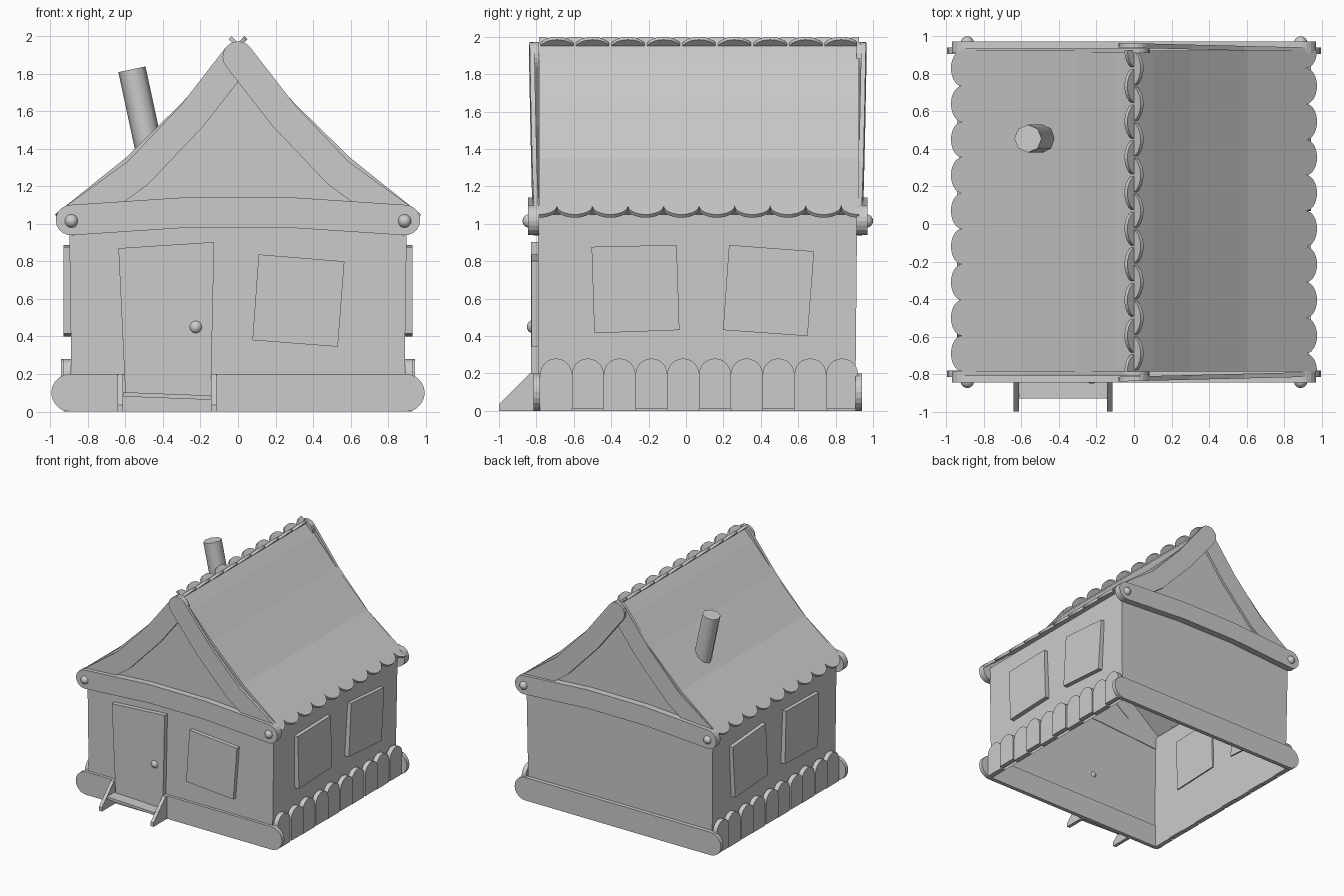
import bpy, bmesh, math
from mathutils import Vector

if "Cube" in bpy.data.objects:
    bpy.data.objects.remove(bpy.data.objects["Cube"])

MID = 0.063          # y of the front/back mirror plane of the house
FRONT, BACK = -0.79, 0.915


def finish(name, bm, recalc=True):
    if recalc:
        bmesh.ops.recalc_face_normals(bm, faces=bm.faces)
    me = bpy.data.meshes.new(name)
    bm.to_mesh(me)
    bm.free()
    ob = bpy.data.objects.new(name, me)
    bpy.context.collection.objects.link(ob)
    return ob


def prism(name, pts, axis, a, b, warp=None):
    """Extrude a 2D outline along x or y from a to b."""
    bm = bmesh.new()
    rings = []
    for d in (a, b):
        ring = []
        for p, q in pts:
            co = Vector((d, p, q)) if axis == 'x' else Vector((p, d, q))
            ring.append(bm.verts.new(warp(co) if warp else co))
        rings.append(ring)
    n = len(pts)
    bm.faces.new(rings[0])
    bm.faces.new(rings[1][::-1])
    for i in range(n):
        j = (i + 1) % n
        bm.faces.new((rings[0][i], rings[0][j], rings[1][j], rings[1][i]))
    return finish(name, bm)


def rounded_plank(line, r, steps=10):
    """Outline of a bent plank with round ends around a centre line."""
    line = [Vector(p) for p in line]
    dirs = [(line[i + 1] - line[i]).normalized() for i in range(len(line) - 1)]
    up, low = [], []
    for i in range(1, len(line) - 1):
        t = (dirs[i - 1] + dirs[i]).normalized()
        n = Vector((-t.y, t.x)) * r
        up.append(line[i] + n)
        low.append(line[i] - n)

    def cap(c, d, start):
        base = math.atan2(d.y, d.x) + start
        return [c + r * Vector((math.cos(base - math.pi * k / steps),
                                math.sin(base - math.pi * k / steps)))
                for k in range(steps + 1)]
    pts = up + cap(line[-1], dirs[-1], math.pi / 2) + low[::-1] \
        + cap(line[0], dirs[0], -math.pi / 2)
    return [(p.x, p.y) for p in pts]


def ball(name, loc, r):
    bm = bmesh.new()
    bmesh.ops.create_uvsphere(bm, u_segments=16, v_segments=10, radius=r)
    bmesh.ops.translate(bm, verts=bm.verts, vec=loc)
    for f in bm.faces:
        f.smooth = True
    return finish(name, bm)


# House walls: open underneath, slightly flared, with curved gables
half = [(0.885, 0), (0.9, 1.05), (0.6, 1.31), (0.3, 1.6)]
outline = half + [(0, 1.92)] + [(-x, z) for x, z in half[::-1]]
bm = bmesh.new()
f = [bm.verts.new((x, FRONT, z)) for x, z in outline]
b = [bm.verts.new((x, BACK if z else BACK - 0.01, z)) for x, z in outline]
bm.faces.new(f)
bm.faces.new(b[::-1])
for i in (0, len(f) - 2):
    bm.faces.new((f[i], b[i], b[i + 1], f[i + 1]))
finish("walls", bm)

# Roof planks: curved strips with rounded ends, right side shifted half a plank
roof = [Vector(p) for p in ((-0.035, 2.0), (0.1, 1.865), (0.3, 1.643),
                            (0.6, 1.35), (0.975, 1.05))]
cum = [0]
for p, q in zip(roof, roof[1:]):
    cum.append(cum[-1] + (q - p).length)
TOTAL = cum[-1]


def roof_point(s):
    i = max(k for k in range(len(roof) - 1) if cum[k] <= s + 1e-9)
    return roof[i].lerp(roof[i + 1], (s - cum[i]) / (cum[i + 1] - cum[i]))


def roof_plank(name, side, centre, width, lo, hi):
    bm = bmesh.new()
    rows = []
    n = 14
    ys = sorted({max(lo, min(hi, round(centre - width / 2 * math.cos(math.pi * k / n), 5)))
                 for k in range(n + 1)})
    for y in ys:
        t = min(1, abs(y - centre) / (width / 2))
        inset = 0.075 * (1 - math.sqrt(1 - t * t))
        row = []
        for s in [inset, 0.09] + cum[1:-1] + [TOTAL - 0.09, TOTAL - inset]:
            p = roof_point(s)
            row.append(bm.verts.new((side * p.x, y, p.y)))
        rows.append(row)
    for r0, r1 in zip(rows, rows[1:]):
        for i in range(len(r0) - 1):
            q = (r0[i], r0[i + 1], r1[i + 1], r1[i])
            bm.faces.new(q if side > 0 else q[::-1])
    ob = finish(name, bm, False)
    mod = ob.modifiers.new("thickness", 'SOLIDIFY')
    mod.thickness = 0.022
    mod.offset = -1


W = 0.19
Y0, Y1 = -0.785, 0.925
for k in range(9):
    roof_plank("roof_plank_left", -1, Y0 + W * (k + 0.5), W, Y0, Y1)
for k in range(10):
    roof_plank("roof_plank_right", 1, Y0 + W * k, W, Y0, Y1)

# Gable trim, tie beams, base planks and pegs, on front and back
rake = [(0, 1.89), (0.245, 1.575), (0.535, 1.27), (0.88, 1.02)]
tie = [(-0.89, 1.02), (-0.28, 1.06), (0.28, 1.06), (0.89, 1.02)]
for end, flip in (("front", False), ("back", True)):
    def fy(y):
        return 2 * MID - y if flip else y

    def slant(co):
        k = -0.022 * (1 - co.x / 0.9)
        return Vector((co.x, co.y + (-k if flip else k), co.z))
    left = [(-x, z) for x, z in rake]
    prism(end + "_gable_board_left", rounded_plank(left, 0.082), 'y', fy(-0.81), fy(-0.785))
    prism(end + "_gable_board_right", rounded_plank(rake, 0.082), 'y', fy(-0.815), fy(-0.79), slant)
    prism(end + "_tie_beam", rounded_plank(tie, 0.081), 'y', fy(-0.845), fy(-0.785))
    prism(end + "_base_plank", rounded_plank([(-0.895, 0.1), (0.895, 0.1)], 0.1),
          'y', fy(-0.815), fy(-0.78))
    for sx in (-1, 1):
        ball(end + "_peg", (sx * 0.888, fy(-0.838), 1.015), 0.036)

# Rounded skirting boards and crooked windows on both sides
win_a = [(-0.505, 0.877), (-0.05, 0.887), (-0.035, 0.432), (-0.49, 0.415)]
win_b = [(0.23, 0.887), (0.685, 0.853), (0.65, 0.4), (0.198, 0.432)]
for sx, side in ((-1, "left"), (1, "right")):
    for k in range(10):
        c, r, off = -0.695 + 0.17 * k, 0.085, 0.012 * (k % 2)
        pts = [(c - r, off), (c + r, off)] + [
            (c + r * math.cos(math.pi * i / 12), 0.195 + r * math.sin(math.pi * i / 12))
            for i in range(13)]
        prism(side + "_skirting_board", pts, 'x', sx * (0.89 + off), sx * (0.93 + off))
    for w in (win_a, win_b):
        prism(side + "_window", w, 'x', sx * 0.88, sx * 0.931)

# Crooked front window, door and knob
prism("front_window", [(0.11, 0.837), (0.567, 0.8), (0.532, 0.345), (0.077, 0.38)],
      'y', -0.825, FRONT)
prism("door", [(-0.637, 0.87), (-0.127, 0.903), (-0.145, 0.07), (-0.6, 0.09)],
      'y', -0.83, FRONT)
ball("door_knob", (-0.225, -0.815, 0.45), 0.036)

# Front step with two side cheeks
cheek = [(-1, 0), (-1, 0.035), (-0.835, 0.2), (-0.79, 0.2), (-0.79, 0)]
for x in (-0.642, -0.143):
    prism("step_cheek", cheek, 'x', x, x + 0.029)
prism("step_tread", [(-0.615, 0.103), (-0.14, 0.085), (-0.14, 0.062), (-0.615, 0.08)],
      'y', -0.93, FRONT)

# Leaning chimney pipe
top, foot = Vector((-0.565, 0.455, 1.823)), Vector((-0.47, 0.455, 1.38))
bm = bmesh.new()
bmesh.ops.create_cone(bm, cap_ends=True, segments=8, radius1=0.074, radius2=0.074,
                      depth=(top - foot).length)
rot = Vector((0, 0, 1)).rotation_difference(top - foot).to_matrix()
bmesh.ops.rotate(bm, verts=bm.verts, matrix=rot)
bmesh.ops.translate(bm, verts=bm.verts, vec=(top + foot) / 2)
for face in bm.faces:
    face.smooth = len(face.verts) == 4
for e in bm.edges:
    e.smooth = all(fc.smooth for fc in e.link_faces)
finish("chimney", bm)
